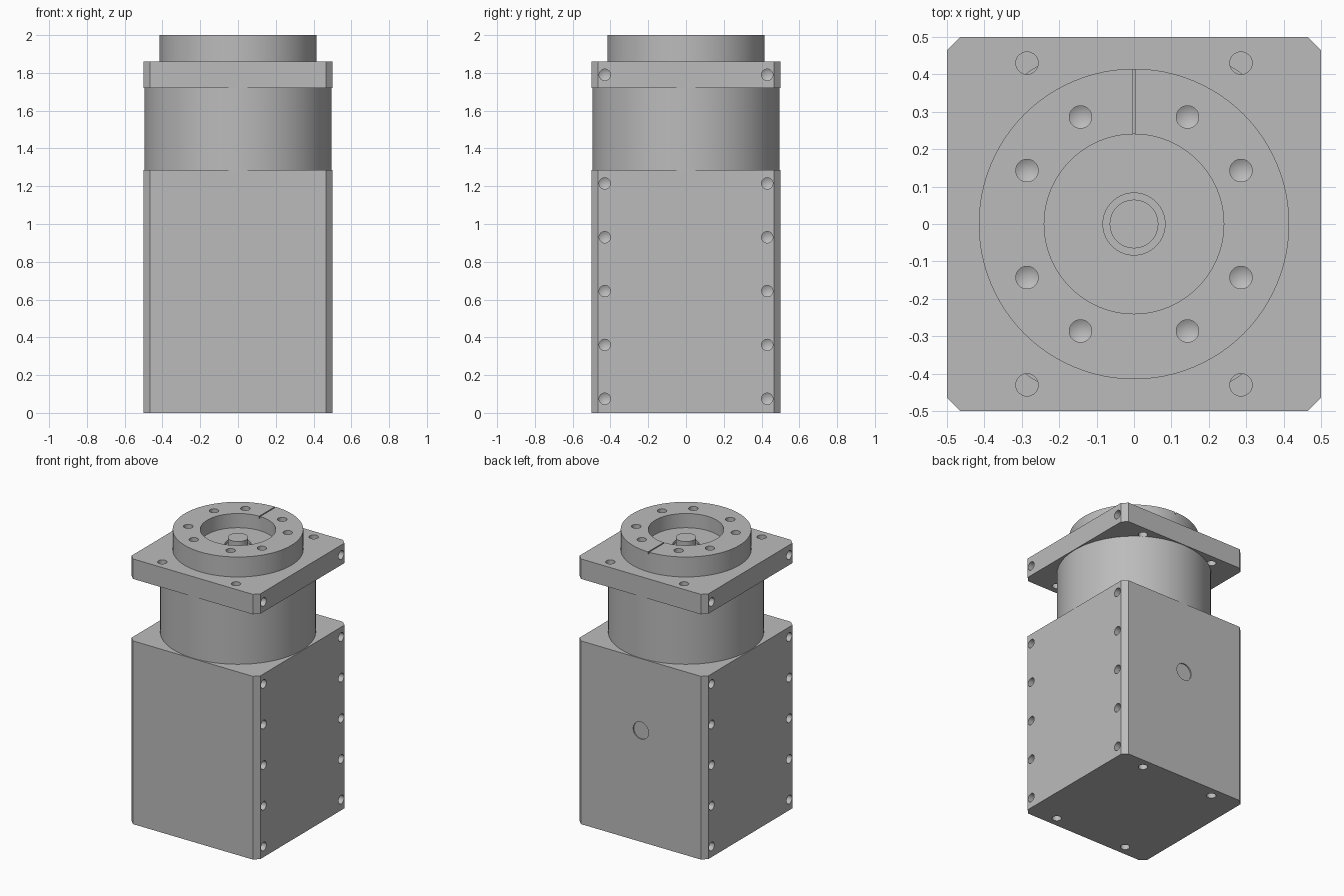
import bpy, bmesh, math
from mathutils import Vector

cube = bpy.data.objects.get("Cube")
if cube:
    bpy.data.objects.remove(cube, do_unlink=True)

metal = bpy.data.materials.new("plain grey metal")
metal.use_nodes = True
GREY = (0.5, 0.5, 0.5, 1)
metal.diffuse_color = GREY
metal.node_tree.nodes["Principled BSDF"].inputs["Base Color"].default_value = GREY


def make_object(name, bm):
    bmesh.ops.recalc_face_normals(bm, faces=bm.faces)
    mesh = bpy.data.meshes.new(name)
    bm.to_mesh(mesh)
    bm.free()
    obj = bpy.data.objects.new(name, mesh)
    bpy.context.collection.objects.link(obj)
    mesh.materials.append(metal)
    return obj


def chamfered_block(name, low, high, half=0.5, cut=0.035):
    """Square block with its four upright edges cut off."""
    bm = bmesh.new()
    bmesh.ops.create_cube(bm, size=1)
    for v in bm.verts:
        v.co = (v.co.x * 2 * half, v.co.y * 2 * half, low if v.co.z < 0 else high)
    upright = [e for e in bm.edges if abs(e.verts[0].co.z - e.verts[1].co.z) > 0.01]
    bmesh.ops.bevel(bm, geom=upright, offset=cut, segments=1, affect='EDGES')
    return make_object(name, bm)


def lathe(name, profile, steps=96):
    """Turn a radius/height profile around the z axis."""
    bm = bmesh.new()
    verts = [bm.verts.new((r, 0, z)) for r, z in profile]
    edges = [bm.edges.new(pair) for pair in zip(verts, verts[1:])]
    bmesh.ops.spin(bm, geom=verts + edges, cent=(0, 0, 0), axis=(0, 0, 1),
                   angle=math.tau, steps=steps, use_duplicate=False)
    bmesh.ops.remove_doubles(bm, verts=bm.verts, dist=0.0001)
    return make_object(name, bm)


def drill(bm, mouth, direction, radius=0.03, depth=0.1, tip=0.017):
    """Add a drill-shaped cutter that enters at mouth along direction."""
    direction = Vector(direction)
    over = 0.02
    new = bmesh.ops.create_cone(bm, cap_ends=True, segments=32, radius1=radius,
                                radius2=radius, depth=depth + over)["verts"]
    if tip:
        end = [f for f in new[0].link_faces[0].verts[0].link_faces]
        faces = {f for v in new for f in v.link_faces}
        end = max(faces, key=lambda f: f.calc_center_median().z)
        poked = bmesh.ops.poke(bm, faces=[end])["verts"]
        poked[0].co.z += tip
        new = new + poked
    turn = Vector((0, 0, 1)).rotation_difference(direction)
    centre = Vector(mouth) + direction * (depth - over) / 2
    for v in new:
        v.co = turn @ v.co + centre


def carve(obj, bm):
    """Subtract the cutter mesh and finish the shading."""
    cutter = make_object("cutter", bm)
    cutter.hide_render = True
    mod = obj.modifiers.new("holes", 'BOOLEAN')
    mod.object = cutter
    mod.operation = 'DIFFERENCE'
    mod.solver = 'EXACT'
    bpy.context.view_layer.objects.active = obj
    bpy.ops.object.modifier_apply(modifier=mod.name)
    bpy.data.objects.remove(cutter, do_unlink=True)


def smooth(obj):
    bpy.ops.object.select_all(action='DESELECT')
    obj.select_set(True)
    bpy.context.view_layer.objects.active = obj
    bpy.ops.object.shade_smooth_by_angle(angle=math.radians(30))


BODY_TOP, FLANGE_LOW, FLANGE_TOP, TOP = 1.285, 1.72, 1.86, 2.0
SIGNS = [(sx, sy) for sx in (-1, 1) for sy in (-1, 1)]

# Main body: side and base screw holes, shallow round recess at the back
body = chamfered_block("motor_body", 0, BODY_TOP)
holes = bmesh.new()
for sx, sy in SIGNS:
    for row in range(5):
        drill(holes, (sx * 0.5, sy * 0.43, 0.075 + row * 0.285), (-sx, 0, 0))
    drill(holes, (sx * 0.286, sy * 0.43, 0), (0, 0, 1))
drill(holes, (0, 0.5, 0.78), (0, -1, 0), radius=0.06, depth=0.008, tip=0)
carve(body, holes)

# Round neck between body and flange
neck = lathe("round_neck", [(0, BODY_TOP), (0.495, BODY_TOP),
                            (0.495, FLANGE_LOW), (0, FLANGE_LOW)])

# Square flange: through holes, side holes and one locating hole
flange = chamfered_block("mounting_flange", FLANGE_LOW, FLANGE_TOP)
holes = bmesh.new()
for sx, sy in SIGNS:
    drill(holes, (sx * 0.286, sy * 0.43, FLANGE_TOP), (0, 0, -1), depth=0.2, tip=0)
    drill(holes, (sx * 0.5, sy * 0.43, 1.79), (-sx, 0, 0))
drill(holes, (0, 0.46, FLANGE_TOP), (0, 0, -1), radius=0.025, depth=0.08, tip=0)
carve(flange, holes)

# Output collar with a sunken floor and a small centre boss
collar = lathe("output_collar", [
    (0, 1.945), (0.065, 1.945), (0.065, 1.88), (0.083, 1.88), (0.083, 1.9),
    (0.24, 1.9), (0.24, TOP), (0.415, TOP), (0.415, FLANGE_TOP), (0, FLANGE_TOP)])
holes = bmesh.new()
for sx, sy in SIGNS:
    for x, y in ((0.143, 0.286), (0.286, 0.143)):
        drill(holes, (sx * x, sy * y, TOP), (0, 0, -1))
# Narrow index slot across the collar rim
slot = bmesh.ops.create_cube(holes, size=1)["verts"]
for v in slot:
    v.co = (v.co.x * 0.008, 0.33 + v.co.y * 0.24, TOP + v.co.z * 0.03)
carve(collar, holes)

for part in (body, neck, flange, collar):
    smooth(part)
